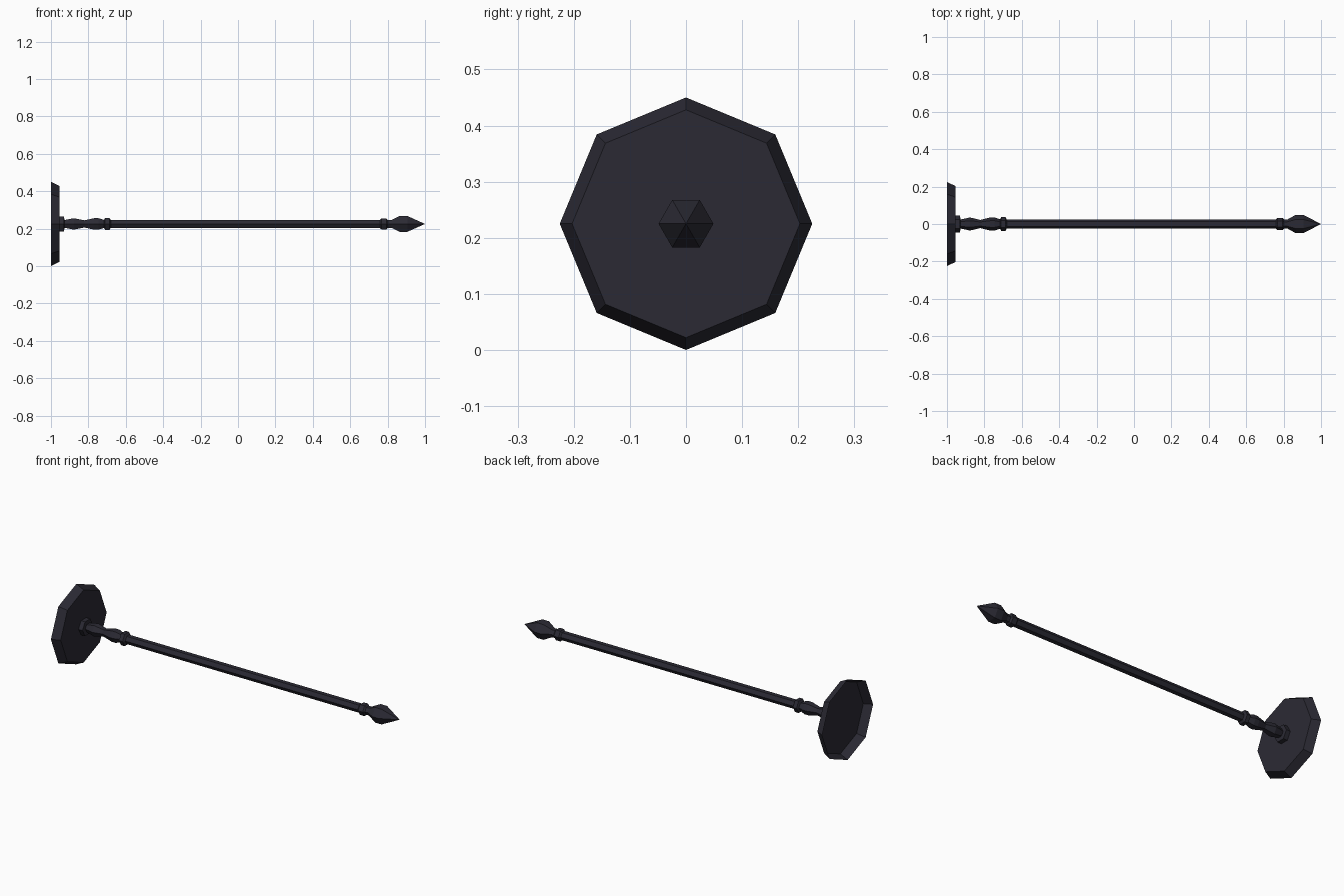
import bpy, bmesh, math

if "Cube" in bpy.data.objects:
    bpy.data.objects.remove(bpy.data.objects["Cube"])

CZ = 0.225  # height of the rod axis

iron = bpy.data.materials.new("dark_iron")
iron.diffuse_color = (0.024, 0.023, 0.034, 1)
iron.use_nodes = True
iron.node_tree.nodes["Principled BSDF"].inputs["Base Color"].default_value = iron.diffuse_color


def lathe_x(name, profile, sides, cap_end=False):
    """Flat-shaded open shell along x from (x, radius) pairs; first vertex points to +y."""
    bm = bmesh.new()
    rings = []
    for x, r in profile:
        if r == 0:
            rings.append([bm.verts.new((x, 0, CZ))])
            continue
        rings.append([bm.verts.new((x, r * math.cos(2 * math.pi * i / sides),
                                    CZ + r * math.sin(2 * math.pi * i / sides)))
                      for i in range(sides)])
    for a, b in zip(rings, rings[1:]):
        for i in range(sides):
            j = (i + 1) % sides
            # winding chosen so normals point outward
            if len(b) == 1:
                bm.faces.new((a[j], a[i], b[0]))
            else:
                bm.faces.new((a[j], a[i], b[i], b[j]))
    if cap_end:
        bm.faces.new(rings[-1])
    me = bpy.data.meshes.new(name)
    bm.to_mesh(me)
    bm.free()
    me.materials.append(iron)
    ob = bpy.data.objects.new(name, me)
    bpy.context.collection.objects.link(ob)
    return ob


# octagonal wall plate with tapered rim, hollow at the back
lathe_x("base_plate", [(-1.0, 0.225), (-0.955, 0.203)], 8, cap_end=True)

# one continuous turned pole: collar, grip, ring, rod, ring, pointed finial
collar = [(-0.955, 0.046), (-0.93, 0.046)]
grip = [(-0.928, 0.024), (-0.877, 0.035), (-0.822, 0.022),
        (-0.77, 0.035), (-0.745, 0.035), (-0.716, 0.025)]
lower_ring = [(-0.71, 0.038), (-0.688, 0.038), (-0.68, 0.0245)]
upper_ring = [(0.758, 0.0245), (0.766, 0.033), (0.794, 0.033), (0.802, 0.024)]
finial = [(0.82, 0.024), (0.865, 0.049), (0.905, 0.049), (1.0, 0)]
lathe_x("pole", collar + grip + lower_ring + upper_ring + finial, 6)
